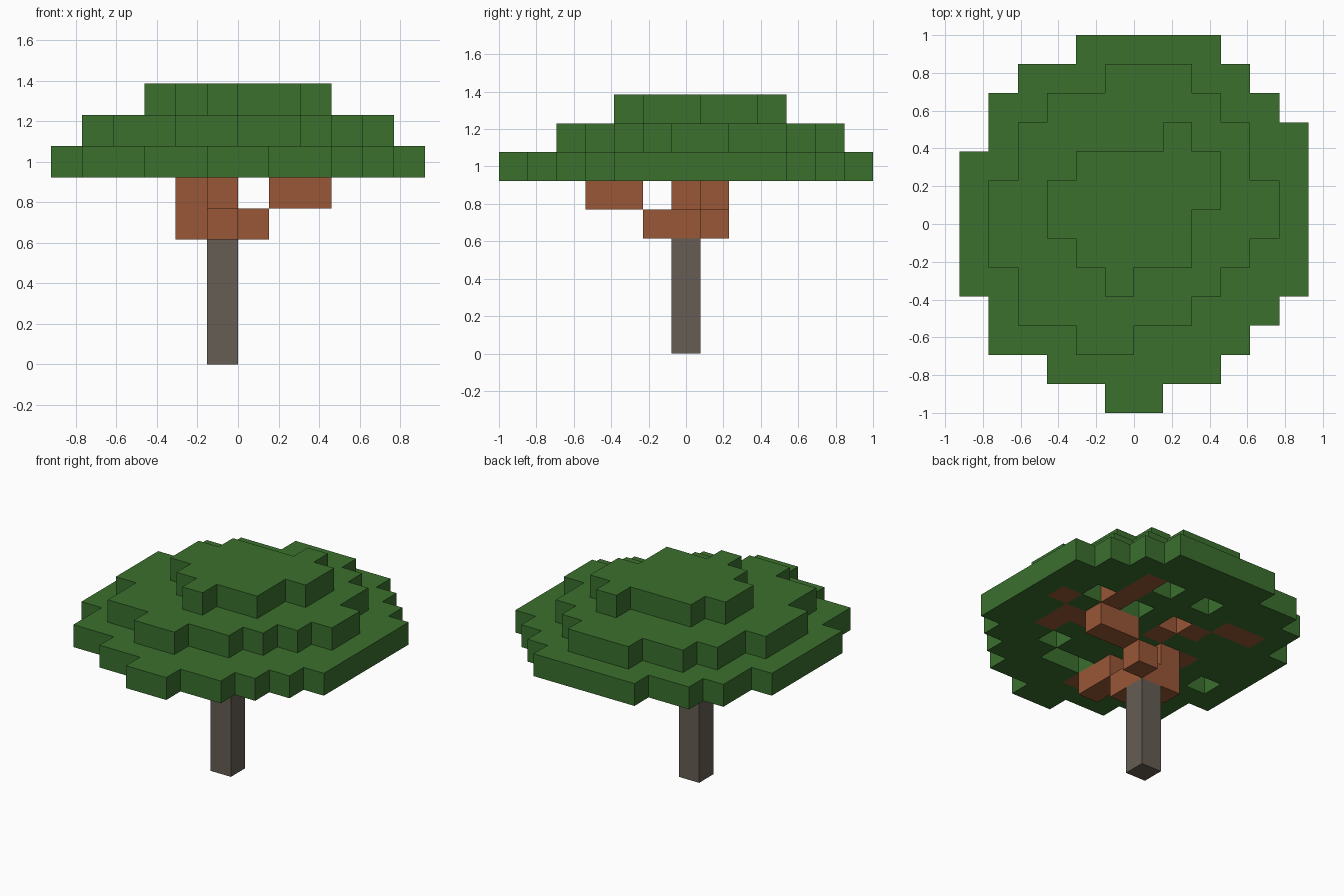
import bpy
import bmesh
from mathutils import Vector

default_cube = bpy.data.objects.get("Cube")
if default_cube:
    bpy.data.objects.remove(default_cube, do_unlink=True)

UNIT = 2 / 13
ORIGIN = Vector((-6, -6.5, 0))


def make_material(name, colour):
    material = bpy.data.materials.new(name)
    material.use_nodes = True
    rgba = (*colour, 1)
    material.diffuse_color = rgba
    material.node_tree.nodes["Principled BSDF"].inputs["Base Color"].default_value = rgba
    return material


def leaf_layer(level, first_row, spans):
    """Cells of one leaf layer, given the column span of each row from front to back."""
    return {(column, row, level)
            for row, (start, end) in enumerate(spans, first_row)
            for column in range(start, end + 1)}


def build_blocks(name, cells, solid, material):
    """Mesh the exposed block faces of one part, sharing corners."""
    bm = bmesh.new()
    corners = {}

    def corner(position):
        key = tuple(position)
        if key not in corners:
            corners[key] = bm.verts.new((Vector(key) + ORIGIN) * UNIT)
        return corners[key]

    for cell in sorted(cells):
        for axis in range(3):
            for side in (0, 1):
                neighbour = list(cell)
                neighbour[axis] += 2 * side - 1
                if tuple(neighbour) in solid:
                    continue
                ring = []
                for u, v in ((0, 0), (1, 0), (1, 1), (0, 1)):
                    point = list(cell)
                    point[axis] += side
                    point[(axis + 1) % 3] += u
                    point[(axis + 2) % 3] += v
                    ring.append(corner(point))
                bm.faces.new(ring if side else ring[::-1])
    mesh = bpy.data.meshes.new(name)
    bm.to_mesh(mesh)
    bm.free()
    mesh.materials.append(material)
    part = bpy.data.objects.new(name, mesh)
    bpy.context.collection.objects.link(part)
    return part


bark = make_material("grey bark", (0.130, 0.109, 0.087))
wood = make_material("red brown wood", (0.314, 0.096, 0.037))
leaves = make_material("leaf green", (0.043, 0.162, 0.027))

# Trunk column
trunk = {(5, 6, level) for level in range(4)}

# Limbs spreading from the trunk top
branches = {(5, 6, 4), (5, 5, 4), (6, 7, 4), (4, 6, 4),
            (5, 4, 5), (5, 3, 5), (4, 6, 5), (7, 7, 5), (8, 7, 5)}

# Limb ends set flush in the underside of the leaves
limb_ends = {(10, 7), (9, 6), (9, 5), (8, 6), (8, 8), (8, 9), (8, 10),
             (5, 7), (4, 8), (3, 9), (2, 9), (3, 6), (5, 2)}
branches |= {(column, row, 6) for column, row in limb_ends}

# Gaps in the underside of the leaves
gaps = {(9, 8), (5, 8), (8, 4), (6, 3), (7, 3), (7, 10), (5, 10), (7, 8), (1, 5)}

# Three stepped leaf layers
lower = leaf_layer(6, 0, [(5, 6), (3, 8), (1, 9), (1, 10)] + [(0, 11)] * 5
                   + [(1, 11), (1, 10), (2, 9), (4, 8)])
lower -= branches | {(column, row, 6) for column, row in gaps}
middle = leaf_layer(7, 2, [(4, 5), (2, 7), (2, 8), (1, 9), (1, 10), (1, 10),
                           (2, 9), (2, 9), (3, 8), (5, 7)])
upper = leaf_layer(8, 4, [(5, 5), (4, 7), (3, 7), (3, 8), (4, 8), (7, 7)])

solid = trunk | branches | lower | middle | upper
build_blocks("trunk", trunk, solid, bark)
build_blocks("branches", branches, solid, wood)
build_blocks("lower_leaves", lower, solid, leaves)
build_blocks("middle_leaves", middle, solid, leaves)
build_blocks("upper_leaves", upper, solid, leaves)
